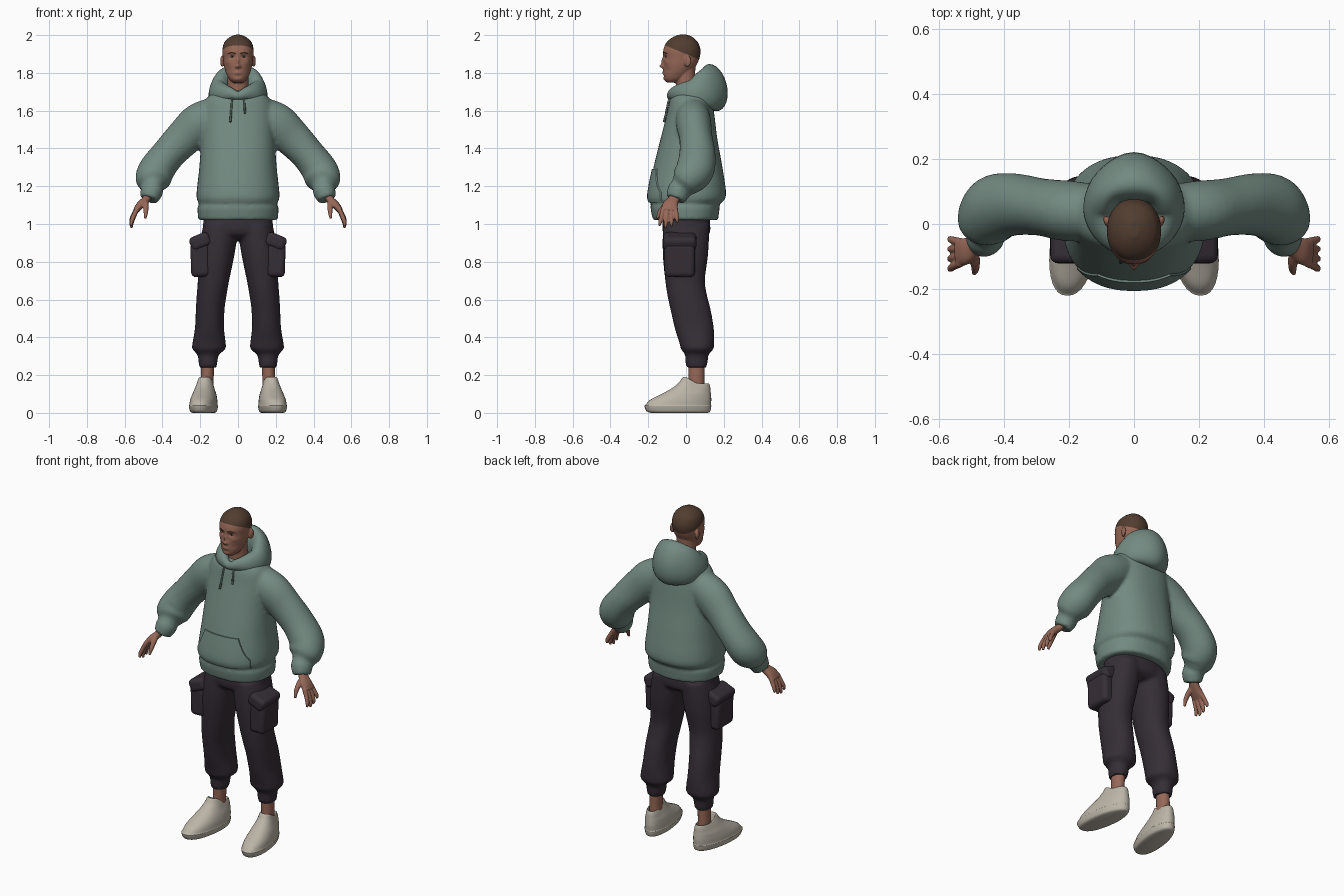
import bpy, bmesh, math
from mathutils import Vector, Matrix
from mathutils.bvhtree import BVHTree

cube = bpy.data.objects.get("Cube")
if cube:
    bpy.data.objects.remove(cube, do_unlink=True)

Y, Z = Vector((0, 1, 0)), Vector((0, 0, 1))
SIDES = (1, -1)


def material(name, *rgb):
    m = bpy.data.materials.new(name)
    m.use_nodes = True
    m.diffuse_color = (*rgb, 1)
    bsdf = next(n for n in m.node_tree.nodes if n.type == 'BSDF_PRINCIPLED')
    bsdf.inputs["Base Color"].default_value = (*rgb, 1)
    bsdf.inputs["Roughness"].default_value = 0.8
    return m


SAGE = material("sage fabric", .17, .255, .22)
CORD = material("dark cord", .06, .09, .08)
PLUM = material("dark plum fabric", .036, .027, .037)
SKIN = material("skin", .305, .138, .096)
HAIR = material("brown hair", .085, .047, .03)
SHOE = material("off white leather", .5, .46, .39)
EYE = material("eye white", .4, .33, .3)
IRIS = material("dark iris", .02, .012, .01)


def spline(st, closed, k=5):
    """Catmull-Rom interpolation through the stations."""
    n, out = len(st), []
    get = (lambda i: st[i % n]) if closed else (lambda i: st[max(0, min(n - 1, i))])
    for i in range(n if closed else n - 1):
        for j in range(k):
            t = j / k
            out.append([b + t / 2 * (c - a + t * (2 * a - 5 * b + 4 * c - d + t * (3 * (b - c) + d - a)))
                        for a, b, c, d in zip(get(i - 1), get(i), get(i + 1), get(i + 2))])
    return out if closed else out + [list(st[-1])]


def loft(bm, stations, side=1, axis=None, ref=Y, n=28, power=2.0, closed=False):
    """Skin rings of (x, y, z, radius across, radius along ref)."""
    st = spline(stations, closed)
    cs = [Vector(s[:3]) for s in st]
    rings = []
    for i, s in enumerate(st):
        if axis:
            t = axis
        else:
            a, b = (cs[i - 1], cs[(i + 1) % len(cs)]) if closed else (cs[max(0, i - 1)], cs[min(len(cs) - 1, i + 1)])
            t = (b - a).normalized()
        u = (ref - t * ref.dot(t)).normalized()
        w = u.cross(t)
        ring = []
        for k in range(n):
            c, d = math.cos(math.tau * k / n), math.sin(math.tau * k / n)
            c, d = (math.copysign(abs(e) ** (2 / power), e) for e in (c, d))
            p = cs[i] + w * s[3] * c + u * s[4] * d
            ring.append(bm.verts.new((p.x * side, p.y, p.z)))
        rings.append(ring)
    pairs = list(zip(rings, rings[1:] + rings[:1])) if closed else list(zip(rings, rings[1:]))
    for r, q in pairs:
        for k in range(n):
            bm.faces.new((r[k], r[(k + 1) % n], q[(k + 1) % n], q[k]))
    if not closed:
        bm.faces.new(rings[0])
        bm.faces.new(rings[-1])


def span(z, cx, rx, front, back):
    return (cx, (front + back) / 2, z, rx, (back - front) / 2)


def blob(bm, pos, size, side=1, tilt=0):
    m = Matrix.Translation((pos[0] * side, *pos[1:])) @ Matrix.Rotation(tilt * side, 4, 'Z')
    bmesh.ops.create_uvsphere(bm, u_segments=20, v_segments=12, radius=1,
                              matrix=m @ Matrix.Diagonal((*size, 1)))


def finish(name, bm, mat, voxel=0, smooth=0, bevel=0, angle=40):
    """Make the object; optionally fuse its shells into one soft surface."""
    bmesh.ops.recalc_face_normals(bm, faces=bm.faces)
    me = bpy.data.meshes.new(name)
    bm.to_mesh(me)
    bm.free()
    ob = bpy.data.objects.new(name, me)
    bpy.context.collection.objects.link(ob)
    if voxel:
        mod = ob.modifiers.new("fuse", 'REMESH')
        mod.mode, mod.voxel_size = 'VOXEL', voxel
        mod = ob.modifiers.new("soften", 'SMOOTH')
        mod.iterations = smooth
        deps = bpy.context.evaluated_depsgraph_get()
        ob.data = bpy.data.meshes.new_from_object(ob.evaluated_get(deps))
        ob.modifiers.clear()
    if bevel:
        mod = ob.modifiers.new("bevel", 'BEVEL')
        mod.width, mod.segments = bevel, 4
    ob.data.materials.clear()
    ob.data.materials.append(mat)
    bpy.ops.object.select_all(action='DESELECT')
    ob.select_set(True)
    bpy.context.view_layer.objects.active = ob
    bpy.ops.object.shade_smooth_by_angle(angle=math.radians(angle))
    return ob


def front_finder(ob):
    tree = BVHTree.FromPolygons([v.co for v in ob.data.vertices], [p.vertices for p in ob.data.polygons])

    def front(x, z):
        hit = tree.ray_cast(Vector((x, -1, z)), Y)[0]
        return hit.y if hit else -.1
    return front


# Hoodie body with sleeves and ribbed hem and cuffs
bm = bmesh.new()
loft(bm, [span(*s) for s in (
    (1.02, 0, .21, -.175, .17), (1.085, 0, .215, -.188, .178), (1.105, 0, .206, -.185, .178),
    (1.15, 0, .22, -.2, .212), (1.3, 0, .205, -.172, .193), (1.45, 0, .195, -.135, .166),
    (1.58, 0, .19, -.102, .15), (1.66, 0, .17, -.085, .135), (1.71, 0, .11, -.06, .11))],
    axis=Z, n=40, power=2.3)
for s in SIDES:
    loft(bm, [(.1, .035, 1.59, .09, .085), (.2, .04, 1.535, .108, .093), (.285, .052, 1.458, .099, .088),
              (.37, .06, 1.368, .09, .096), (.43, .048, 1.288, .095, .102), (.45, .01, 1.235, .094, .09),
              (.452, -.012, 1.208, .073, .072), (.452, -.025, 1.194, .056, .06),
              (.457, -.038, 1.172, .06, .062), (.47, -.055, 1.13, .048, .052)], side=s)
hoodie = finish("hoodie", bm, SAGE, voxel=.0105, smooth=3)
chest = front_finder(hoodie)

# Hood lying round the neck, drooping outwards at the back
bm = bmesh.new()
half = [(.045, -.065, 1.69, .028, .035), (.085, -.02, 1.692, .042, .056), (.105, .045, 1.692, .05, .08),
        (.076, .115, 1.712, .058, .11)]
loft(bm, [(0, -.082, 1.68, .02, .022)] + half + [(0, .145, 1.722, .077, .125)]
     + [(-h[0], *h[1:]) for h in half[::-1]], ref=Z, closed=True)
for v in bm.verts:
    lift = v.co.z - 1.7
    v.co.y -= .15 * lift * max(0, min(1, v.co.y / .15))
    v.co.x *= 1 - .6 * lift
finish("hood", bm, SAGE)

# Front pouch pocket, following the belly
bm = bmesh.new()
bmesh.ops.create_grid(bm, x_segments=24, y_segments=14, size=1)
for v in bm.verts:
    z = 1.203 + .088 * v.co.y
    width = .176 - .064 * max(0, (v.co.y + .35) / 1.35) ** .7
    x = v.co.x * width
    v.co = (x, chest(x, z) - .007, z)
front_faces = bm.faces[:]
rim = bmesh.ops.extrude_face_region(bm, geom=front_faces)["geom"]
for v in (g for g in rim if isinstance(g, bmesh.types.BMVert)):
    v.co.y += .02
finish("pouch_pocket", bm, SAGE)

# Drawstrings with dark tips
for s, end in ((1, 1.585), (-1, 1.54)):
    for name, top, low, r, mat in (("drawstring", 1.69, end + .02, .005, SAGE), ("string_tip", end + .03, end, .006, CORD)):
        bm = bmesh.new()
        pts = [top + (low - top) * i / 4 for i in range(5)]
        loft(bm, [(.03 + .07 * (1.69 - z), min(chest(.034, z), -.08) - .007, z, r, r) for z in pts], side=s, n=10)
        finish(name, bm, mat)

# Trousers
bm = bmesh.new()
loft(bm, [span(*s) for s in ((1.07, 0, .175, -.115, .12), (1, 0, .185, -.125, .128),
                             (.95, 0, .18, -.12, .125), (.92, 0, .1, -.08, .09))], axis=Z, n=40, power=2.2)
for s in SIDES:
    loft(bm, [span(*r) for r in (
        (1, .092, .088, -.12, .125), (.92, .103, .097, -.124, .122), (.82, .116, .094, -.122, .115),
        (.7, .13, .083, -.11, .1), (.62, .14, .079, -.098, .112), (.55, .147, .076, -.083, .13),
        (.45, .151, .077, -.06, .147), (.37, .153, .088, -.035, .149), (.338, .154, .088, -.027, .145),
        (.308, .158, .057, -.005, .12), (.27, .159, .05, -.003, .115),
        (.24, .16, .046, .002, .108))], side=s, axis=Z, power=2.2)
finish("trousers", bm, PLUM, voxel=.0105, smooth=3)

# Cargo pockets with slanted flaps
for s in SIDES:
    for name, pos, size, lean in (("cargo_pocket", (.2, -.033, .81), (.1, .16, .18), .03),
                                  ("cargo_flap", (.2, -.033, .908), (.11, .176, .075), .4)):
        bm = bmesh.new()
        m = Matrix.Translation((pos[0] * s, *pos[1:])) @ Matrix.Rotation(lean * s, 4, 'Y')
        bmesh.ops.create_cube(bm, size=1, matrix=m @ Matrix.Diagonal((*size, 1)))
        finish(name, bm, PLUM, bevel=.024)

# Shoes and ankles
for s in SIDES:
    bm = bmesh.new()
    loft(bm, [span(*r) for r in (
        (0, 0, .054, -.185, .115), (.008, 0, .066, -.208, .128), (.035, 0, .073, -.22, .134),
        (.042, 0, .071, -.215, .132), (.07, 0, .068, -.188, .134), (.1, 0, .061, -.13, .132),
        (.13, 0, .052, -.075, .13), (.16, 0, .045, -.038, .128), (.188, 0, .038, -.018, .122),
        (.183, 0, .033, -.008, .115), (.14, 0, .03, 0, .11))], axis=Z, n=36, power=2.3)
    for v in bm.verts:
        v.co.x = s * (v.co.x * (1 - .8 * max(0, v.co.y)) + .166 - .125 * (v.co.y - .09))
        v.co.z -= .035 * max(0, (v.co.z - .1) / .09) * max(0, min(1, v.co.y / .06))
    finish("shoe", bm, SHOE)
    bm = bmesh.new()
    loft(bm, [(.163, .055, .1, .034, .045), (.163, .055, .18, .034, .042), (.16, .055, .28, .036, .044)],
         side=s, axis=Z)
    finish("ankle", bm, SKIN)

# Hands
for s in SIDES:
    bm = bmesh.new()
    loft(bm, [(.462, -.045, 1.17, .023, .028), (.487, -.065, 1.13, .021, .03), (.517, -.083, 1.1, .021, .041),
              (.542, -.088, 1.07, .015, .043)], side=s, power=2.4)
    for i in range(4):
        y, drop = -.121 + .022 * i, (.08, .092, .084, .062)[i]
        fan = (-.02, -.01, 0, .01)[i]
        loft(bm, [(.532, y, 1.085, .013, .012), (.552, y + fan * .4, 1.075 - drop * .4, .0125, .012),
                  (.564, y + fan * .8, 1.075 - drop * .8, .011, .0105),
                  (.563, y + fan, 1.07 - drop, .006, .006)], side=s, n=12)
    loft(bm, [(.49, -.08, 1.125, .014, .016), (.488, -.115, 1.095, .015, .015), (.488, -.14, 1.06, .012, .012),
              (.492, -.152, 1.03, .007, .007)], side=s, n=12)
    finish("hand", bm, SKIN, voxel=.0045, smooth=2)

# Head, neck and ears
bm = bmesh.new()
loft(bm, [span(*s) for s in (
    (1.748, 0, .026, -.098, -.045), (1.766, 0, .047, -.115, -.01), (1.8, 0, .064, -.12, .025),
    (1.84, 0, .075, -.12, .055), (1.88, 0, .08, -.119, .072), (1.92, 0, .083, -.12, .077),
    (1.96, 0, .073, -.104, .064), (1.987, 0, .047, -.073, .038), (2.002, 0, .015, -.04, .008))],
    axis=Z, n=40, power=2.15)
loft(bm, [(0, .015, 1.6, .075, .07), (0, .005, 1.7, .058, .058), (0, -.002, 1.77, .055, .052),
          (0, 0, 1.84, .055, .05)], axis=Z)
for s in SIDES:
    blob(bm, (.083, .008, 1.862), (.01, .019, .031), s, tilt=-.35)
head = finish("head", bm, SKIN, voxel=.0046, smooth=2, angle=60)

# Facial relief: x, z, spread in x, spread in z, push towards the back
RELIEF = ((0, 1.836, .012, .01, -.019), (0, 1.862, .008, .022, -.011), (.03, 1.886, .014, .009, .009),
          (.03, 1.908, .02, .006, -.003), (0, 1.8, .02, .009, -.005), (0, 1.783, .018, .006, .002),
          (0, 1.765, .02, .011, -.004), (.012, 1.832, .006, .007, -.005),
          (.05, 1.856, .014, .012, -.004), (.05, 1.815, .015, .016, .004))
for v in head.data.vertices:
    if v.co.y < -.03:
        v.co.y += sum(d * math.exp(-((abs(v.co.x) - x) / a) ** 2 - ((v.co.z - z) / b) ** 2)
                      for x, z, a, b, d in RELIEF)

# Cropped hair above a sloping hairline
bm = bmesh.new()
bm.from_mesh(head.data)
slope, level = Vector((0, .41, 1)), 1.9
bmesh.ops.bisect_plane(bm, geom=bm.verts[:] + bm.edges[:] + bm.faces[:], plane_co=(0, 0, level), plane_no=slope)
for f in bm.faces:
    f.material_index = int(slope.dot(f.calc_center_median()) > level)
bm.to_mesh(head.data)
bm.free()
head.data.materials.append(HAIR)

# Eyes and brows
face = front_finder(head)
for s in SIDES:
    for name, size, out, mat in (("eye", (.011, .004, .0042), 0, EYE), ("iris", (.0045, .003, .0042), .0025, IRIS)):
        bm = bmesh.new()
        blob(bm, (.031, face(.031, 1.886) - out, 1.886), size, s, tilt=.25)
        finish(name, bm, mat)
    bm = bmesh.new()
    loft(bm, [(x, face(x, z), z, r, .002) for x, z, r in ((.014, 1.902, .002), (.032, 1.908, .003), (.052, 1.903, .002))],
         side=s, n=10)
    finish("eyebrow", bm, HAIR)
